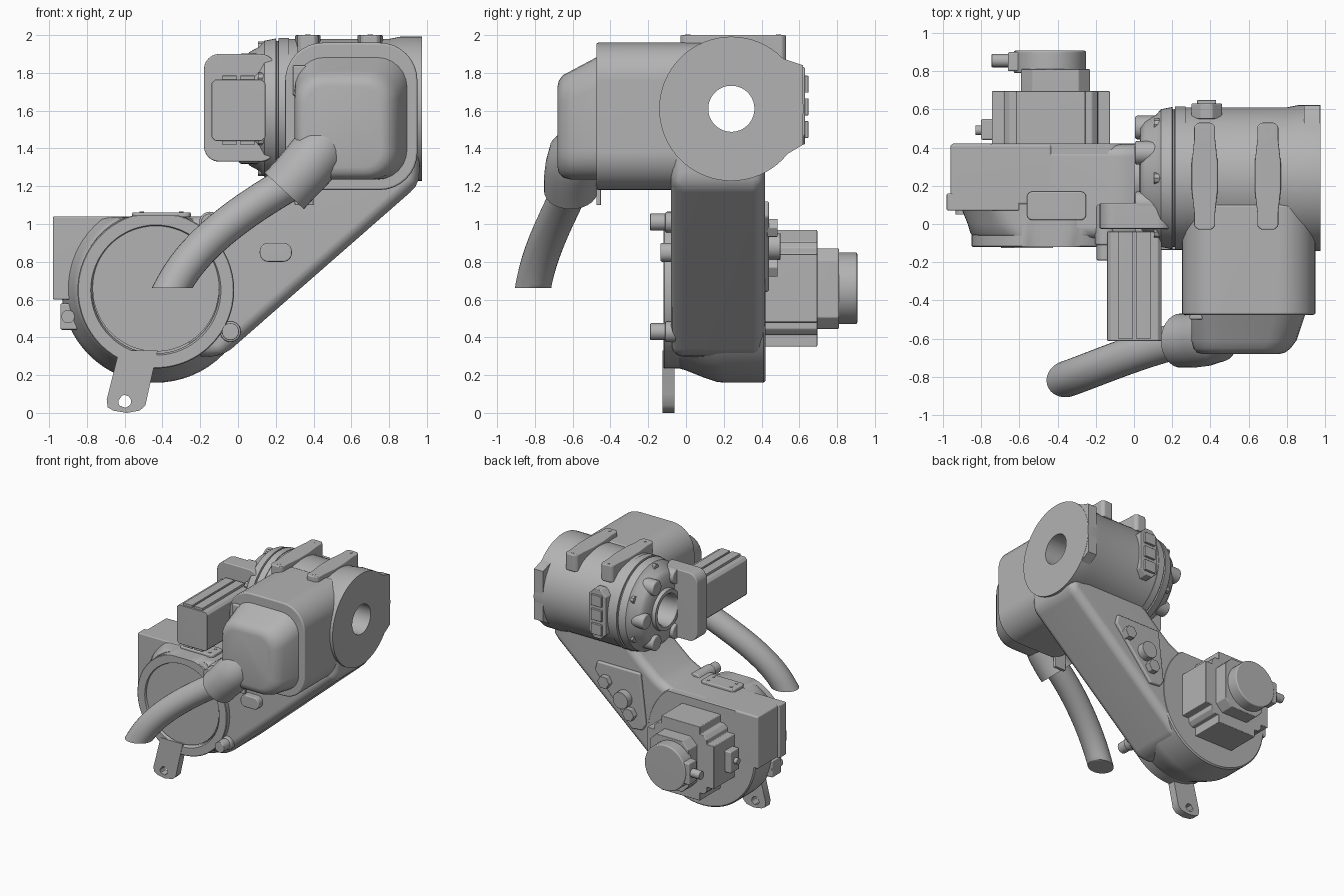
import bpy, bmesh
from math import sin, cos, pi, radians
from mathutils import Vector
from mathutils.geometry import interpolate_bezier

cube = bpy.data.objects.get("Cube")
if cube:
    bpy.data.objects.remove(cube)

GREY = (0.45, 0.45, 0.45, 1)
metal = bpy.data.materials.new("cast grey")
metal.use_nodes = True
metal.diffuse_color = GREY
metal.node_tree.nodes["Principled BSDF"].inputs["Base Color"].default_value = GREY


def skin(name, rings, closed=False, bevel=0.0):
    """Join rings of points into a solid; closed joins the last ring to the first."""
    bm = bmesh.new()
    rows = [[bm.verts.new(p) for p in ring] for ring in rings]
    pairs = list(zip(rows, rows[1:])) + ([(rows[-1], rows[0])] if closed else [])
    for a, b in pairs:
        for i in range(len(a)):
            j = (i + 1) % len(a)
            bm.faces.new((a[i], a[j], b[j], b[i]))
    if not closed:
        bm.faces.new(rows[0])
        bm.faces.new(rows[-1])
    bmesh.ops.recalc_face_normals(bm, faces=bm.faces)
    if bevel:
        edges = [e for e in bm.edges if e.calc_face_angle(0) > radians(35)]
        bmesh.ops.bevel(bm, geom=edges, offset=bevel, segments=3, profile=0.5,
                        affect='EDGES', clamp_overlap=True)
    me = bpy.data.meshes.new(name)
    bm.to_mesh(me)
    bm.free()
    me.polygons.foreach_set("use_smooth", [True] * len(me.polygons))
    me.set_sharp_from_angle(angle=radians(38))
    me.materials.append(metal)
    ob = bpy.data.objects.new(name, me)
    bpy.context.scene.collection.objects.link(ob)
    if bevel:
        ob.modifiers.new("flat_faces", 'WEIGHTED_NORMAL').keep_sharp = True
    return ob


def place(axis, t, u, v):
    return {'x': (t, u, v), 'y': (u, t, v), 'z': (u, v, t)}[axis]


def loft(name, axis, sections, **kw):
    return skin(name, [[place(axis, t, u, v) for u, v in o] for t, o in sections], **kw)


def prism(name, axis, lo, hi, outline, bevel=0.0):
    return loft(name, axis, [(lo, outline), (hi, outline)], bevel=bevel)


def circle(u, v, r, n=48):
    return [(u + r * cos(2 * pi * i / n), v + r * sin(2 * pi * i / n)) for i in range(n)]


def rrect(u0, u1, v0, v1, r, n=6):
    """Rectangle with rounded corners."""
    out = []
    corners = [(u1 - r, v1 - r), (u0 + r, v1 - r), (u0 + r, v0 + r), (u1 - r, v0 + r)]
    for k, (u, v) in enumerate(corners):
        for i in range(n + 1):
            a = (k + i / n) * pi / 2
            out.append((u + r * cos(a), v + r * sin(a)))
    return out


def lathe(name, axis, u, v, profile, closed=False, top=9.0, n=64):
    """Turn (position, radius) pairs round an axis, flattened above a top level."""
    return loft(name, axis, [(t, [(a, min(b, top)) for a, b in circle(u, v, r, n)]) for t, r in profile],
                closed=closed)


def rod(name, axis, u, v, lo, hi, r, n=24, bevel=0.0):
    return prism(name, axis, lo, hi, circle(u, v, r, n), bevel)


def box(name, x, y, z, bevel=0.01):
    return prism(name, 'z', z[0], z[1],
                 [(x[0], y[0]), (x[1], y[0]), (x[1], y[1]), (x[0], y[1])], bevel)


def tube(name, path, radii, cut_z=-9.0, n=28):
    """Sweep a circle along a path, trimming the start at a level."""
    rings = []
    for i, p in enumerate(path):
        t = (path[min(i + 1, len(path) - 1)] - path[max(i - 1, 0)]).normalized()
        a = t.cross(Vector((0, 1, 0))).normalized()
        b = t.cross(a)
        ring = [p + (a * u + b * v) * radii[i] for u, v in circle(0, 0, 1, n)]
        if cut_z > 0:
            ring = [q + t * ((cut_z + i * 0.0005 - q.z) / t.z) if i == 0 or q.z < cut_z else q for q in ring]
        rings.append(ring)
    return skin(name, rings)


# Lower drum with flat top, its front flange and recessed cover
DX, DZ = -0.435, 0.66
lathe("lower_drum", 'y', DX, DZ,
      [(-0.06, 0.41), (-0.05, 0.42), (0.0, 0.435), (0.1, 0.475), (0.16, 0.495), (0.2, 0.5), (0.41, 0.5), (0.42, 0.49)],
      top=1.036)
lathe("drum_flange", 'y', DX, DZ - 0.01,
      [(0.05, 0.415), (-0.115, 0.415), (-0.12, 0.41), (-0.12, 0.345), (-0.1, 0.335), (0.05, 0.335)],
      closed=True, top=1.045)
rod("drum_cover", 'y', DX, DZ, -0.11, 0.0, 0.335, 64)
box("drum_corner", (-0.96, -0.43), (0.1, 0.42), (0.6, 1.04), 0.015)
box("corner_flange", (-0.98, -0.6), (0.07, 0.16), (0.6, 1.04), 0.008)
prism("name_plate_pad", 'z', 1.0, 1.062, rrect(-0.56, -0.25, 0.02, 0.17, 0.03), 0.008)
for x in (-0.51, -0.3):
    for y in (0.06, 0.13):
        rod("pad_screw", 'z', x, y, 1.06, 1.066, 0.012, 12)
rod("drum_side_boss", 'y', -0.9, 0.51, 0.05, 0.2, 0.035)
box("drum_side_clip", (-0.94, -0.85), (0.08, 0.2), (0.44, 0.58))

# Hanging lug: its outline is joined to a hole facing each outline point
lug_outline = [(-0.425, 0.33), (-0.53, 0.33), (-0.59, 0.33), (-0.63, 0.33), (-0.665, 0.19), (-0.695, 0.07),
               (-0.69, 0.03), (-0.66, 0.012), (-0.59, 0.0), (-0.52, 0.012), (-0.49, 0.04), (-0.477, 0.1), (-0.455, 0.2)]
hole = Vector((-0.6, 0.06))
lug_hole = [hole + (Vector(p) - hole).normalized() * 0.034 for p in lug_outline]
loft("hanging_lug", 'y', [(-0.125, lug_outline), (-0.06, lug_outline), (-0.06, lug_hole), (-0.125, lug_hole)],
     closed=True)

# Sloping arm with front bosses
prism("arm", 'y', -0.08, 0.417,
      [(-0.25, 0.3), (-0.085, 0.295), (0.96, 1.21), (0.96, 1.44), (0.27, 1.44), (0.22, 1.31),
       (0.1, 1.2), (-0.02, 1.1), (-0.14, 1.04), (-0.6, 1.04)], 0.065)
for x, z in ((-0.15, 1.01), (-0.04, 0.43)):
    rod("arm_boss", 'y', x, z, -0.19, 0.0, 0.045, bevel=0.006)
    rod("arm_boss_base", 'y', x, z, -0.11, 0.1, 0.055, bevel=0.01)
prism("arm_slot_pad", 'y', -0.135, 0.0, rrect(0.115, 0.285, 0.8, 0.9, 0.045), 0.008)

# Rear bolt plate
prism("bolt_plate", 'y', 0.38, 0.44, [(0.52, 1.12), (0.12, 1.12), (0.07, 0.7), (0.1, 0.65), (0.2, 0.64), (0.54, 1.04)], 0.012)
for x, z, r, n in ((0.43, 0.98, 0.055, 6), (0.26, 0.88, 0.07, 32), (0.2, 0.77, 0.055, 6)):
    rod("plate_bolt", 'y', x, z, 0.43, 0.485 if n == 6 else 0.5, r, n, 0.004)

# Lower motor
arm_w, core, reach = 0.18, 0.245, 0.309
quarter = [(reach, -arm_w), (reach, arm_w), (core, arm_w), (core, core - 0.03), (core - 0.03, core), (arm_w, core)]
plus = []
for k in range(4):
    c, s = cos(k * pi / 2), sin(k * pi / 2)
    plus += [(DX + u * c - v * s, DZ + u * s + v * c) for u, v in quarter]
prism("lower_motor_body", 'y', 0.4, 0.695, plus, 0.006)
prism("lower_motor_neck", 'y', 0.68, 0.81, rrect(-0.59, -0.23, 0.445, 0.87, 0.06, 1), 0.006)
rod("lower_motor_cap", 'y', -0.44, 0.66, 0.79, 0.907, 0.19, 48, 0.01)
box("cap_connector_block", (-0.66, -0.5), (0.8, 0.9), (0.57, 0.75))
rod("cap_connector", 'x', 0.855, 0.66, -0.745, -0.62, 0.035, 16, 0.005)
box("motor_socket", (-0.8, -0.7), (0.44, 0.55), (0.57, 0.75))
rod("motor_socket_plug", 'x', 0.49, 0.66, -0.83, -0.78, 0.025, 16)

# Upper housing: hollow barrel, boxy front and tapered cover
HY, HZ, BORE = 0.24, 1.61, 0.122
lathe("housing_barrel", 'x', HY, HZ,
      [(0.25, BORE), (0.25, 0.355), (0.265, 0.37), (0.8, 0.37), (0.86, 0.382), (0.975, 0.382), (0.975, BORE)], closed=True)
prism("collar_flat", 'x', 0.89, 0.973, [(0.4, 1.29), (0.62, 1.42), (0.62, 1.84), (0.5, 1.88), (0.4, 1.9)])
prism("housing_front", 'y', -0.475, 0.1, rrect(0.25, 0.95, 1.18, 1.96, 0.2, 8), 0.012)
loft("front_cover", 'y', [
    (-0.46, rrect(0.3, 0.9, 1.235, 1.89, 0.16)), (-0.61, rrect(0.3, 0.85, 1.235, 1.81, 0.15)),
    (-0.65, rrect(0.31, 0.82, 1.245, 1.79, 0.14)), (-0.673, rrect(0.33, 0.79, 1.27, 1.76, 0.12)),
    (-0.68, rrect(0.36, 0.76, 1.3, 1.73, 0.1))])
box("cover_hinge", (0.29, 0.36), (-0.5, -0.46), (1.68, 1.84))
box("cover_lower_lip", (0.3, 0.4), (-0.475, -0.45), (1.1, 1.25), 0.005)

# Top pads, waisted at the ends
for x in (0.37, 0.70):
    half = [(0.035, -0.03), (0.055, -0.01), (0.055, 0.06), (0.068, 0.18),
            (0.068, 0.32), (0.055, 0.44), (0.055, 0.51), (0.035, 0.53)]
    prism("top_pad", 'z', 1.86, 2.0, [(x + u, v) for u, v in half] + [(x - u, v) for u, v in half[::-1]], 0.008)
    for y in (0.01, 0.49):
        rod("top_pad_screw", 'z', x, y, 1.99, 2.002, 0.014, 12)

# Rear panel with three tiles
prism("rear_panel", 'y', 0.55, 0.63, rrect(0.3, 0.46, 1.42, 1.83, 0.05, 1), 0.006)
for z in (1.5, 1.62, 1.74):
    box("panel_tile", (0.33, 0.43), (0.62, 0.648), (z - 0.045, z + 0.045), 0.004)

# Side flange with bore, lobes and rim bolts
lathe("side_flange", 'x', HY, HZ,
      [(0.27, BORE), (0.27, 0.375), (0.215, 0.375), (0.213, 0.36), (0.203, 0.36), (0.2, 0.372),
       (0.14, 0.36), (0.115, 0.33), (0.06, 0.3), (0.035, 0.27), (0.03, 0.17), (0.0, 0.165),
       (0.0, 0.135), (0.02, BORE)], closed=True)
for k in range(6):
    a = radians(60 * k)
    rod("flange_lobe", 'x', HY + 0.265 * cos(a), HZ + 0.265 * sin(a), 0.005, 0.16, 0.062, 24, 0.012)
    a += radians(30)
    rod("rim_bolt", 'x', HY + 0.325 * cos(a), HZ + 0.325 * sin(a), 0.105, 0.17, 0.03, 8)

# Upper motor on its mounting plate
prism("motor_mount_plate", 'y', -0.025, 0.11, rrect(-0.18, 0.2, 1.33, 1.9, 0.08), 0.008)
prism("upper_motor", 'y', -0.612, -0.04, rrect(-0.14, 0.145, 1.44, 1.765, 0.02, 1), 0.004)
for x in (-0.045, 0.05):
    for z in (1.445, 1.76):
        box("motor_rib", (x - 0.04, x + 0.04), (-0.6, -0.04), (z - 0.025, z + 0.025), 0.003)

# Cable and its gland
path = interpolate_bezier(Vector((-0.35, -0.81, 0.66)), Vector((-0.23, -0.77, 0.9)),
                          Vector((0.04, -0.65, 1.08)), Vector((0.28, -0.6, 1.22)), 20)
tube("cable", path, [0.095] * 20, cut_z=0.66)
gland = [Vector(p) for p in ((0.245, -0.61, 1.175), (0.31, -0.61, 1.245), (0.36, -0.6, 1.3),
                             (0.42, -0.58, 1.37), (0.49, -0.53, 1.45))]
tube("cable_gland", gland, [0.142, 0.142, 0.146, 0.148, 0.12])
